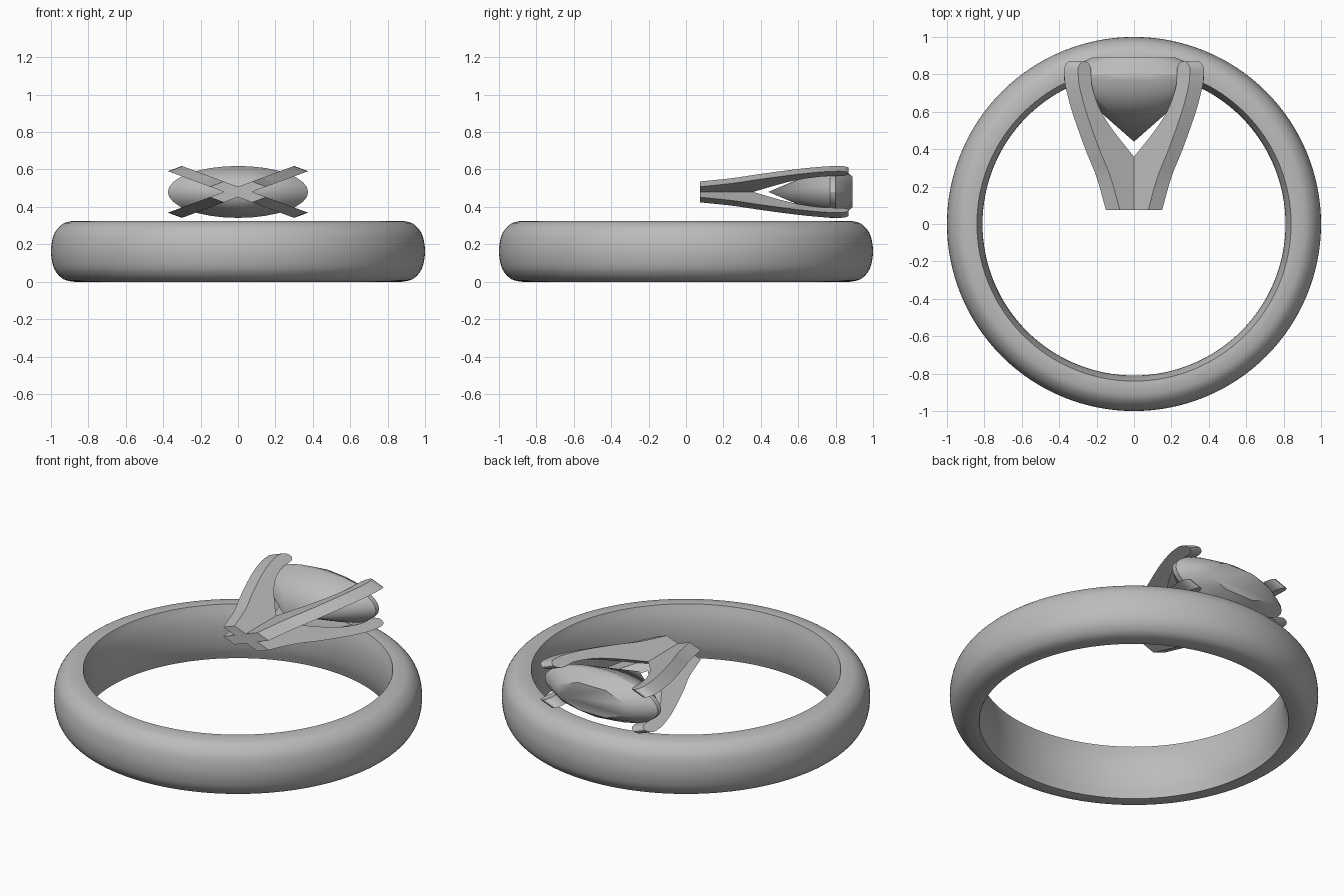
import bpy
import bmesh
from math import sin, cos, pi
from mathutils import Vector

if "Cube" in bpy.data.objects:
    bpy.data.objects.remove(bpy.data.objects["Cube"])

metal = bpy.data.materials.new("plain grey")
metal.use_nodes = True
metal.diffuse_color = (0.5, 0.5, 0.5, 1)
metal.node_tree.nodes["Principled BSDF"].inputs["Base Color"].default_value = (0.5, 0.5, 0.5, 1)

HEAD_Z = 0.48    # height of the setting's axis
SQUASH = 0.37    # the setting is flattened along z


def finish(bm, name, angle):
    """Turn a bmesh into a shaded object."""
    bmesh.ops.recalc_face_normals(bm, faces=bm.faces)
    mesh = bpy.data.meshes.new(name)
    bm.to_mesh(mesh)
    bm.free()
    mesh.materials.append(metal)
    obj = bpy.data.objects.new(name, mesh)
    bpy.context.collection.objects.link(obj)
    bpy.ops.object.select_all(action="DESELECT")
    obj.select_set(True)
    bpy.context.view_layer.objects.active = obj
    bpy.ops.object.shade_smooth_by_angle(angle=angle)
    return obj


def smooth_path(points, steps=5):
    """Catmull-Rom path through 2D points."""
    p = [Vector(q) for q in points]
    p = [2 * p[0] - p[1]] + p + [2 * p[-1] - p[-2]]
    path = []
    for a, b, c, d in zip(p, p[1:], p[2:], p[3:]):
        for i in range(steps):
            t = i / steps
            path.append(0.5 * (2 * b + (c - a) * t + (2 * a - 5 * b + 4 * c - d) * t ** 2
                               + (3 * b - a - 3 * c + d) * t ** 3))
    return path + [p[-2]]


def head_point(radius, angle, y, side=0):
    """Point around the setting's y axis, with a sideways offset."""
    return (radius * cos(angle) - side * sin(angle), y,
            HEAD_Z + SQUASH * (radius * sin(angle) + side * cos(angle)))


# Band: rounded outside, gently bulging inside, sharp inner rims
H = 0.325
upper = [(0.84, H), (0.88, H), (0.93, 0.313), (0.968, 0.28), (0.99, 0.235), (1.0, H / 2)]
outside = upper + [(r, H - z) for r, z in reversed(upper[:-1])]
inside = [(0.84, 0), (0.818, 0.075), (0.81, H / 2), (0.818, 0.25), (0.84, H)]
profile = smooth_path(outside, 4) + smooth_path(inside, 4)[1:-1]
bm = bmesh.new()
SEGMENTS = 128
rings = [[bm.verts.new((r * cos(2 * pi * i / SEGMENTS), r * sin(2 * pi * i / SEGMENTS), z))
          for r, z in profile] for i in range(SEGMENTS)]
n = len(profile)
for i, ring in enumerate(rings):
    following = rings[(i + 1) % SEGMENTS]
    for j in range(n):
        k = (j + 1) % n
        bm.faces.new((ring[j], following[j], following[k], ring[k]))
finish(bm, "band", 0.7)

# Prongs: one curved side profile, extruded and repeated on the diagonals
HALF_WIDTH = 0.053
outer = smooth_path([(0.16, 0.075), (0.23, 0.25), (0.315, 0.4), (0.415, 0.6),
                     (0.466, 0.74), (0.477, 0.82)])
inner = smooth_path([(0.378, 0.82), (0.368, 0.73), (0.308, 0.61), (0.21, 0.5),
                     (0.053, 0.36), (0, 0.32)])
tip = [Vector((0.4275 + 0.0495 * cos(pi * i / 10), 0.82 + 0.05 * sin(pi * i / 10)))
       for i in range(1, 10)]
prong = outer + tip + inner + [Vector((0, 0.075))]
names = ("upper_left", "upper_right", "lower_right", "lower_left")
for quarter, name in enumerate(names):
    angle = pi / 4 + quarter * pi / 2
    bm = bmesh.new()
    near, far = [[bm.verts.new(head_point(r, angle, y, s)) for r, y in prong]
                 for s in (-HALF_WIDTH, HALF_WIDTH)]
    bm.faces.new(near)
    bm.faces.new(far)
    for i in range(len(prong)):
        j = (i + 1) % len(prong)
        bm.faces.new((near[i], near[j], far[j], far[i]))
    finish(bm, name + "_prong", 0.6)

# Gem: faceted hull of table, crown, girdle and pointed pavilion
bm = bmesh.new()
layers = [(0.24, 0.89, 8, pi / 8), (0.315, 0.85, 8, 0),
          (0.375, 0.80, 32, 0), (0.375, 0.77, 32, 0)]
for radius, y, count, turn in layers:
    for i in range(count):
        bm.verts.new(head_point(radius, turn + 2 * pi * i / count, y))
bm.verts.new(head_point(0, 0, 0.44))
bmesh.ops.convex_hull(bm, input=bm.verts)
finish(bm, "gem", 0.5)
